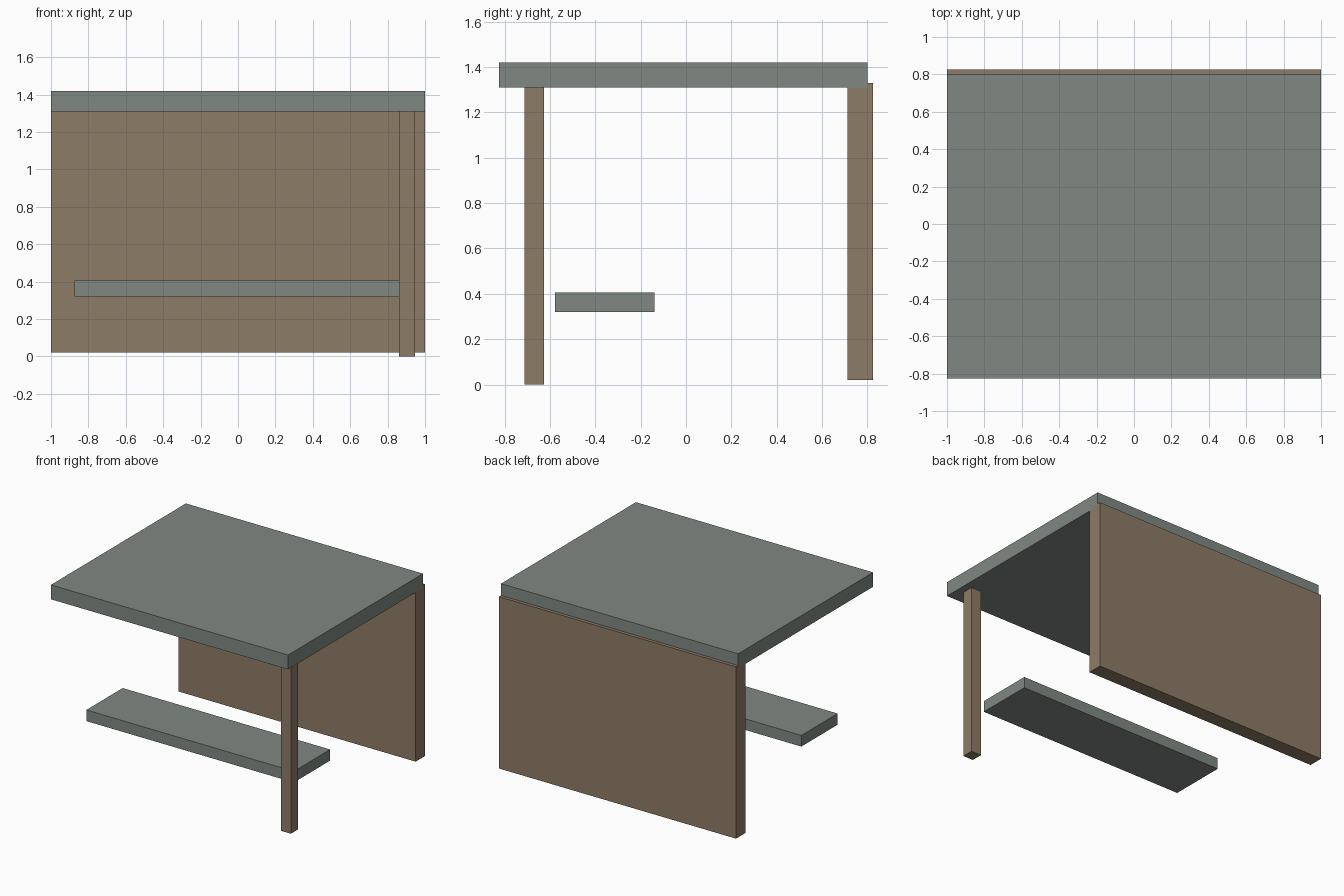
import bpy

if "Cube" in bpy.data.objects:
    bpy.data.objects.remove(bpy.data.objects["Cube"])


def material(name, rgb):
    mat = bpy.data.materials.new(name)
    mat.diffuse_color = (*rgb, 1.0)
    mat.use_nodes = True
    mat.node_tree.nodes["Principled BSDF"].inputs["Base Color"].default_value = mat.diffuse_color
    return mat


def box(name, x, y, z, mat):
    """Box spanning the given (min, max) range on each axis."""
    spans = (x, y, z)
    bpy.ops.mesh.primitive_cube_add(size=1, location=[(a + b) / 2 for a, b in spans])
    obj = bpy.context.object
    obj.name = name
    obj.scale = [b - a for a, b in spans]
    bpy.ops.object.transform_apply(location=False, rotation=False, scale=True)
    obj.data.materials.append(mat)
    return obj


grey = material("grey_green", (0.215, 0.248, 0.225))
brown = material("brown_wood", (0.27, 0.20, 0.135))

# Shelter roof and bench
box("roof", (-1.0, 1.0), (-0.825, 0.80), (1.31, 1.42), grey)
box("bench", (-0.875, 0.875), (-0.577, -0.14), (0.32, 0.405), grey)

# Back wall rises slightly behind the roof edge
box("back_wall", (-1.0, 1.0), (0.712, 0.825), (0.02, 1.33), brown)

# Single front post
box("front_post", (0.86, 0.945), (-0.713, -0.626), (0.0, 1.315), brown)
